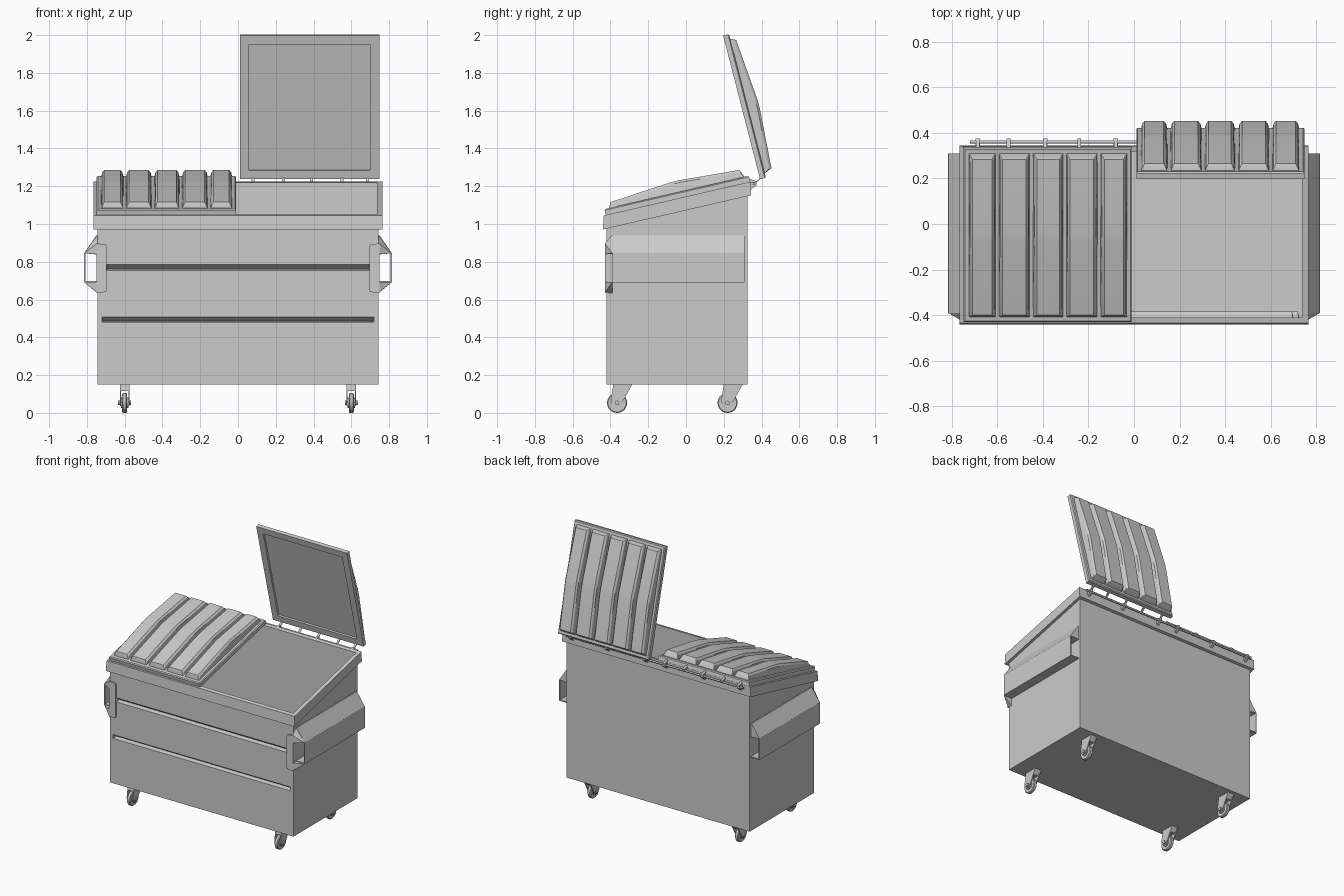
import bpy, bmesh, math

if "Cube" in bpy.data.objects:
    bpy.data.objects.remove(bpy.data.objects["Cube"])

def mesh(name, verts, faces, solid=0, smooth=False):
    me = bpy.data.meshes.new(name)
    me.from_pydata(verts, [], faces)
    bm = bmesh.new()
    bm.from_mesh(me)
    bmesh.ops.recalc_face_normals(bm, faces=bm.faces)
    bm.to_mesh(me)
    bm.free()
    ob = bpy.data.objects.new(name, me)
    bpy.context.collection.objects.link(ob)
    if solid:
        m = ob.modifiers.new("thickness", 'SOLIDIFY')
        m.thickness = solid
        m.offset = -1
    if smooth:
        bpy.ops.object.select_all(action='DESELECT')
        bpy.context.view_layer.objects.active = ob
        ob.select_set(True)
        bpy.ops.object.shade_smooth_by_angle(angle=math.radians(30))
    return ob

def loft(name, loops, closed=False, **kw):
    """Skin equal-length closed loops; cap the ends, or join last to first."""
    n = len(loops[0])
    k = len(loops)
    verts = [p for l in loops for p in l]
    faces = [(i * n + j, i * n + (j + 1) % n, (i + 1) % k * n + (j + 1) % n, (i + 1) % k * n + j)
             for i in range(k if closed else k - 1) for j in range(n)]
    if not closed:
        faces += [tuple(range(n)), tuple(range((k - 1) * n, k * n))]
    return mesh(name, verts, faces, **kw)

def prism_x(name, pts, x0, x1):
    return loft(name, [[(x, y, z) for y, z in pts] for x in (x0, x1)])

def prism_y(name, pts, y0, y1):
    return loft(name, [[(x, y, z) for x, z in pts] for y in (y0, y1)])

def rod(name, x0, x1, y, z, r, n=16, chamfer=0):
    rings = [(x0, r - chamfer)]
    if chamfer:
        rings += [(x0 + chamfer, r), (x1 - chamfer, r)]
    rings.append((x1, r - chamfer))
    return loft(name, [[(x, y + q * math.cos(2 * math.pi * i / n), z + q * math.sin(2 * math.pi * i / n))
                        for i in range(n)] for x, q in rings], smooth=True)

SLOPE = 0.2308
W, YF, YB, Z0 = 0.745, -0.42, 0.325, 0.15

# Open-topped bin body, with two horizontal grooves pressed into the front
levels = [(Z0, 0), (0.48, 0), (0.487, 0.03), (0.508, 0), (0.755, 0), (0.762, 0.03), (0.785, 0), (1.01, 0)]
verts, faces = [], []
for z, d in levels:
    half = 0.72 if z < 0.6 else 0.695
    verts += [(-W, YF, z), (-half, YF, z), (-half + d * 0.2, YF + d, z),
              (half - d * 0.2, YF + d, z), (half, YF, z), (W, YF, z)]
n = len(levels)
for i in range(n - 1):
    for j in range(5):
        a = i * 6 + j
        faces.append((a, a + 1, a + 7, a + 6))
b = len(verts)
zb = 1.01 + SLOPE * (YB - YF)
verts += [(-W, YB, Z0), (W, YB, Z0), (W, YB, zb), (-W, YB, zb)]
faces += [(b, b + 1, b + 2, b + 3),
          tuple(i * 6 for i in range(n)) + (b + 3, b),
          tuple(i * 6 + 5 for i in range(n)) + (b + 2, b + 1),
          (0, 1, 2, 3, 4, 5, b + 1, b)]
# weld the doubled points where the front is flat
bin_body = mesh("bin_body", verts, faces)
bm = bmesh.new()
bm.from_mesh(bin_body.data)
bmesh.ops.remove_doubles(bm, verts=bm.verts, dist=0.0001)
bmesh.ops.recalc_face_normals(bm, faces=bm.faces)
bm.to_mesh(bin_body.data)
bm.free()
wall = bin_body.modifiers.new("wall", 'SOLIDIFY')
wall.thickness = 0.008
wall.offset = -1

# Sloped rim around the opening
def rim_loop(x, y0, y1, dz):
    return [(sx * x, y, 0.972 + SLOPE * (y + 0.435) + dz)
            for sx, y in ((-1, y0), (1, y0), (1, y1), (-1, y1))]
loft("rim", [rim_loop(0.765, -0.44, 0.345, 0), rim_loop(0.765, -0.435, 0.342, 0.073),
             rim_loop(0.737, -0.41, 0.317, 0.073), rim_loop(0.737, -0.41, 0.317, 0)], closed=True)

# Lids: x across, u from hinge to free edge, w away from the underside
RIBS = [(0.03, 0.147), (0.16, 0.297), (0.31, 0.443), (0.457, 0.593), (0.606, 0.725)]
HUMP = [(0.022, 0.028), (0.042, 0.073), (0.36, 0.092), (0.41, 0.0915), (0.745, 0.061), (0.762, 0.028)]

def lid(name, side, oy, oz, deg):
    a = math.radians(deg)
    def P(x, u, w):
        return (side * x, oy + u * math.cos(a) + w * math.sin(a),
                oz + u * math.sin(a) - w * math.cos(a))
    def rect(m, w, e=0):
        return [P(0.01 + m, m, w), (P(0.748 - m, m, w)), P(0.748 - m, 0.785 - m, w), P(0.01 + m, 0.785 - m, w)]
    # slab with recessed underside
    loft(name + "_panel", [rect(0.048, 0.014), rect(0.048, 0), rect(0, 0), rect(0, 0.026), rect(0.006, 0.032)])
    for i, (x0, x1) in enumerate(RIBS):
        loops = []
        for u, w in HUMP:
            t = 0.012 if w > 0.03 else 0
            loops.append([P(x0, u, 0.024), P(x0 + t * 0.5, u, max(w - 0.012, 0.025)), P(x0 + t * 1.4, u, w),
                          P(x1 - t * 1.4, u, w), P(x1 - t * 0.5, u, max(w - 0.012, 0.025)), P(x1, u, 0.024)])
        loft(f"{name}_rib_{i}", loops, smooth=True)
    # lugs joining the lid to the hinge rod
    for x in (0.08, 0.24, 0.39, 0.55, 0.685):
        y, z, _ = 0.362, 1.218, 0
        p, q = P(x, 0.01, 0.004), P(x, 0.01, 0.022)
        loft(name + "_lug", [[(side * x + d, p[1], p[2]), (side * x + d, q[1], q[2]),
                              (side * x + d, y + 0.012, z + 0.008), (side * x + d, y - 0.004, z - 0.01)]
                             for d in (-0.008, 0.008)])

lid("closed_lid", -1, 0.34, 1.224, 193)
lid("open_lid", 1, 0.392, 1.237, 104.4)

# Hinge rod and its brackets
rod("hinge_rod", -0.72, 0.72, 0.36, 1.212, 0.007, 12)
for s in (-1, 1):
    for x in (0.08, 0.39, 0.685):
        prism_x("hinge_bracket", [(0.335, 1.175), (0.36, 1.195), (0.374, 1.205), (0.374, 1.223), (0.335, 1.223)],
                s * x - 0.01, s * x + 0.01)

# Lifting pockets on both sides
for s in (-1, 1):
    y0, y1 = -0.39, 0.31
    prism_y("pocket_top", [(s * 0.74, 0.94), (s * 0.75, 0.94), (s * 0.815, 0.845), (s * 0.74, 0.838)], y0, y1)
    prism_y("pocket_outer_plate", [(s * 0.808, 0.69), (s * 0.815, 0.69), (s * 0.815, 0.846), (s * 0.808, 0.846)], y0, y1)
    prism_y("pocket_bottom_plate", [(s * 0.74, 0.69), (s * 0.815, 0.69), (s * 0.815, 0.697), (s * 0.74, 0.697)], y0, y1)
    prism_y("pocket_front_flange", [(s * 0.7, 0.64), (s * 0.748, 0.635), (s * 0.748, 0.897), (s * 0.7, 0.892),
                                    (s * 0.695, 0.88), (s * 0.695, 0.65)], -0.43, -0.415)
    for nm, za, zo, zf, zi in (("upper", 0.94, 0.845, 0.897, 0.84), ("lower", 0.635, 0.692, 0.637, 0.692)):
        v = [(s * 0.745, y0, za), (s * 0.815, y0, zo), (s * 0.745, -0.43, zf), (s * 0.745, -0.43, zi), (s * 0.745, y0, zi)]
        mesh("pocket_gusset_" + nm, v, [(0, 1, 2), (2, 1, 3), (3, 1, 4), (4, 1, 0), (0, 2, 3, 4)])

# Four swivel casters
for x in (-0.6, 0.6):
    for y in (-0.365, 0.22):
        rod("caster_wheel", x - 0.013, x + 0.013, y, 0.053, 0.053, 28, 0.005)
        rod("caster_hub", x - 0.019, x + 0.019, y, 0.053, 0.028, 20)
        rod("caster_axle", x - 0.034, x + 0.034, y, 0.053, 0.012, 12)
        prism_x("caster_crown", [(y - 0.02, 0.151), (y + 0.08, 0.151), (y + 0.055, 0.115), (y - 0.025, 0.115)],
                x - 0.026, x + 0.026)
        for s in (-1, 1):
            prism_x("caster_fork", [(y - 0.02, 0.15), (y + 0.08, 0.15), (y + 0.03, 0.06), (y + 0.012, 0.036),
                                    (y - 0.015, 0.036), (y - 0.034, 0.06)], x + s * 0.019, x + s * 0.026)
